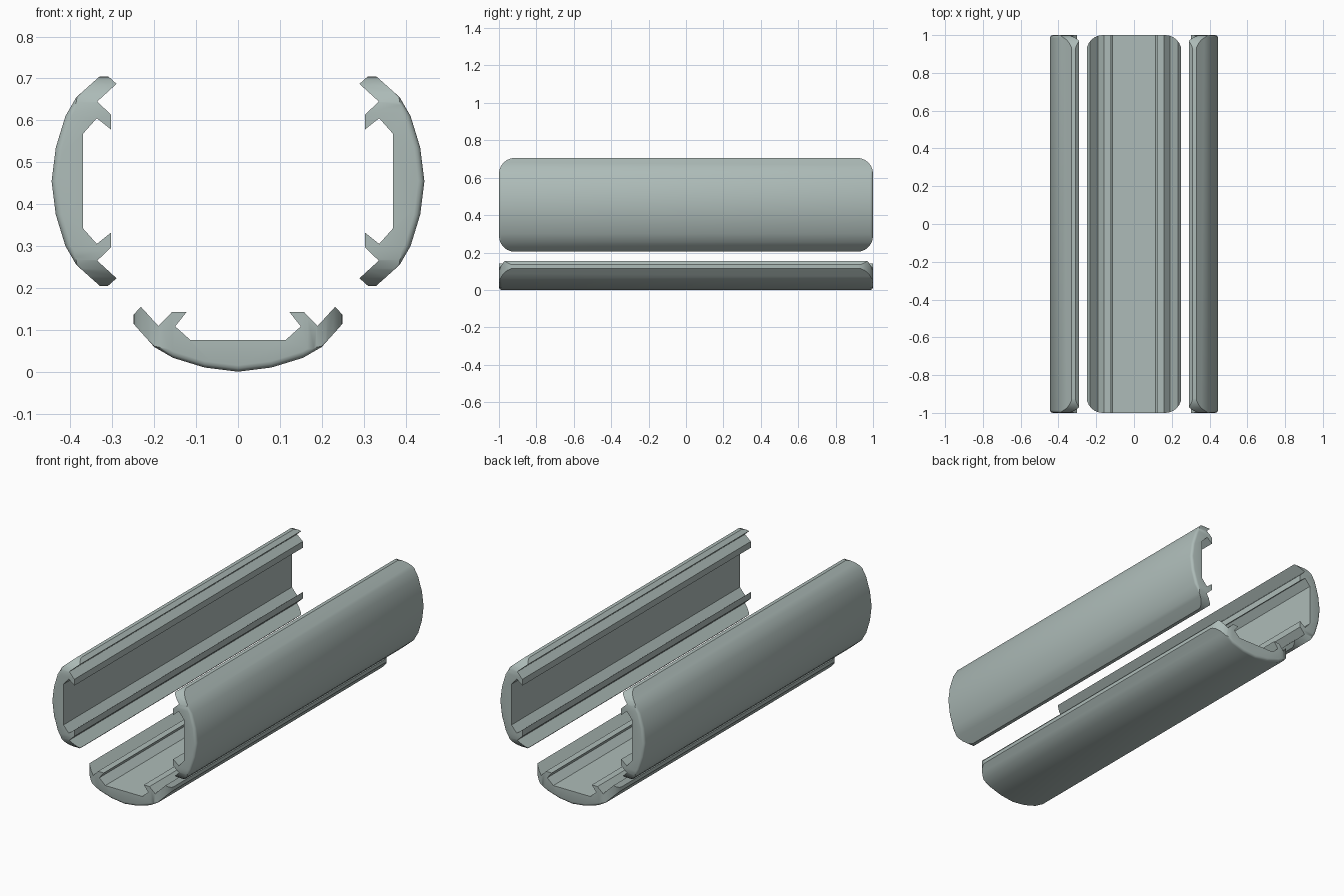
import bpy, bmesh, math

if "Cube" in bpy.data.objects:
    bpy.data.objects.remove(bpy.data.objects["Cube"])

shell = bpy.data.materials.new("pale_grey_green")
shell.diffuse_color = (0.42, 0.50, 0.48, 1)
shell.use_nodes = True
shell.node_tree.nodes["Principled BSDF"].inputs["Base Color"].default_value = shell.diffuse_color

# Half cross-section (across, height): outer curve, lip, notch, hook, inner floor
OUTER = [(0.0, 0.0), (0.08, 0.01), (0.155, 0.033), (0.20, 0.059), (0.235, 0.098), (0.25, 0.115)]
INNER = [(0.25, 0.135), (0.232, 0.155), (0.19, 0.109), (0.158, 0.142),
         (0.123, 0.142), (0.15, 0.108), (0.113, 0.075)]
ROUND = 0.015


def section(lift):
    """Full mirrored outline, with the outer curve raised by lift."""
    half = [(u, v + lift) for u, v in OUTER] + INNER
    return half + [(-u, v) for u, v in reversed(half[1:])]


def loft(name, rings):
    """Closed solid through a list of equal rings of 3D points."""
    bm = bmesh.new()
    loops = [[bm.verts.new(p) for p in ring] for ring in rings]
    for a, b in zip(loops, loops[1:]):
        for i in range(len(a)):
            j = (i + 1) % len(a)
            bm.faces.new((a[i], a[j], b[j], b[i]))
    bm.faces.new(loops[0])
    bm.faces.new(loops[-1])
    bmesh.ops.recalc_face_normals(bm, faces=bm.faces)
    mesh = bpy.data.meshes.new(name)
    bm.to_mesh(mesh)
    bm.free()
    obj = bpy.data.objects.new(name, mesh)
    bpy.context.collection.objects.link(obj)
    mesh.materials.append(shell)
    return obj


def corner_cutter():
    """Rounded rectangle that trims the corners at both panel ends."""
    r, w, l = 0.085, 0.251, 1.0
    ring = []
    for k, (sx, sy) in enumerate([(1, 1), (-1, 1), (-1, -1), (1, -1)]):
        for i in range(7):
            a = math.radians(90 * k + 15 * i)
            ring.append((sx * (w - r) + r * math.cos(a), sy * (l - r) + r * math.sin(a)))
    return loft("corner_cutter", [[(x, y, z) for x, y in ring] for z in (-0.1, 0.3)])


def panel(name, location, turn):
    # Long extrusion with softly rounded outer edges at the ends
    stations = [(1 - ROUND * (1 - math.sin(a)), ROUND * (1 - math.cos(a)))
                for a in (0, math.pi / 6, math.pi / 3, math.pi / 2)]
    path = [(-y, d) for y, d in reversed(stations)] + stations
    obj = loft(name, [[(u, y, v) for u, v in section(d)] for y, d in path])
    # Round the four corners
    cutter = corner_cutter()
    mod = obj.modifiers.new("round_corners", 'BOOLEAN')
    mod.operation = 'INTERSECT'
    mod.solver = 'EXACT'
    mod.object = cutter
    bpy.ops.object.select_all(action='DESELECT')
    bpy.context.view_layer.objects.active = obj
    obj.select_set(True)
    bpy.ops.object.modifier_apply(modifier=mod.name)
    bpy.data.objects.remove(cutter)
    bpy.ops.object.shade_smooth_by_angle(angle=math.radians(35))
    obj.location = location
    obj.rotation_euler = (0, turn, 0)


# Three identical panels around an open centre
panel("bottom_panel", (0, 0, 0), 0)
panel("right_panel", (0.445, 0, 0.455), -math.pi / 2)
panel("left_panel", (-0.445, 0, 0.455), math.pi / 2)
